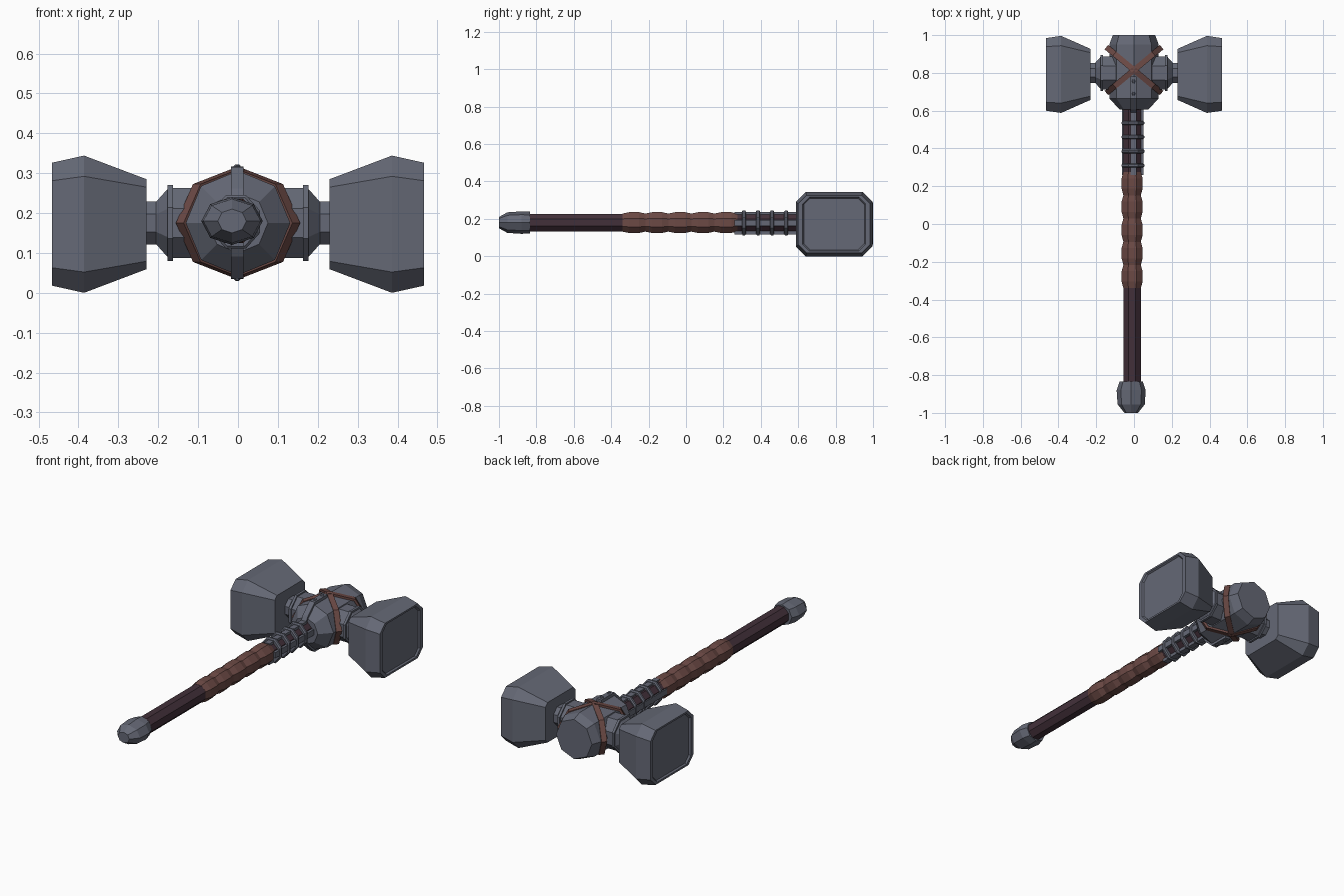
import bpy, bmesh, math
from mathutils import Vector

if "Cube" in bpy.data.objects:
    bpy.data.objects.remove(bpy.data.objects["Cube"])


def material(name, rgb):
    m = bpy.data.materials.new(name)
    m.diffuse_color = (*rgb, 1)
    m.use_nodes = True
    m.node_tree.nodes["Principled BSDF"].inputs["Base Color"].default_value = m.diffuse_color
    return m


STEEL = material("steel", (0.13, 0.14, 0.18))
LEATHER = material("leather", (0.15, 0.068, 0.06))
WOOD = material("dark_wood", (0.055, 0.03, 0.042))


def finish(name, bm, mat):
    bmesh.ops.recalc_face_normals(bm, faces=bm.faces)
    mesh = bpy.data.meshes.new(name)
    bm.to_mesh(mesh)
    bm.free()
    mesh.materials.append(mat)
    ob = bpy.data.objects.new(name, mesh)
    bpy.context.collection.objects.link(ob)
    return ob


def ellipse(a, b, n=8, phase=0.0):
    return [(a * math.cos(phase + math.tau * i / n), b * math.sin(phase + math.tau * i / n)) for i in range(n)]


def octo_rect(a, b, c):
    return [(a, b - c), (a - c, b), (c - a, b), (-a, b - c), (-a, c - b), (c - a, -b), (a - c, -b), (a, c - b)]


def loft(name, axis, centre, sections, mat):
    """Skin a list of (position along axis, outline) and cap both ends."""
    bm = bmesh.new()
    rings = []
    for t, outline in sections:
        if axis == "x":
            rings.append([bm.verts.new((t, centre[0] + u, centre[1] + v)) for u, v in outline])
        else:
            rings.append([bm.verts.new((centre[0] + u, t, centre[1] + v)) for u, v in outline])
    for r0, r1 in zip(rings, rings[1:]):
        n = len(r0)
        for i in range(n):
            bm.faces.new((r0[i], r0[(i + 1) % n], r1[(i + 1) % n], r1[i]))
    bm.faces.new(rings[0])
    bm.faces.new(rings[-1])
    return finish(name, bm, mat)


def strip(name, path, x, half, thick, mat):
    """Flat bar following a (y, z) path; thick is signed along z."""
    outline = path + [(y, z - thick) for y, z in reversed(path)]
    bm = bmesh.new()
    f = bm.faces.new([bm.verts.new((x - half, y, z)) for y, z in outline])
    ext = bmesh.ops.extrude_face_region(bm, geom=[f])["geom"]
    bmesh.ops.translate(bm, verts=[v for v in ext if isinstance(v, bmesh.types.BMVert)], vec=(2 * half, 0, 0))
    return finish(name, bm, mat)


def band(name, centre, d, radius, height, thick, width, mat, n=8):
    """Closed strap round an ellipse in the plane of d and z."""
    d = Vector(d).normalized()
    side = Vector((-d.y, d.x, 0)) * width / 2
    bm = bmesh.new()
    rings = []
    for (u, v), (p, q) in zip(ellipse(radius, height, n), ellipse(radius - thick, height - thick, n)):
        out = Vector(centre) + d * u + Vector((0, 0, v))
        inn = Vector(centre) + d * p + Vector((0, 0, q))
        rings.append([bm.verts.new(c) for c in (out + side, out - side, inn - side, inn + side)])
    for i in range(n):
        a, b = rings[i], rings[(i + 1) % n]
        for k in range(4):
            bm.faces.new((a[k], a[(k + 1) % 4], b[(k + 1) % 4], b[k]))
    return finish(name, bm, mat)


GRIP = (-0.01, 0.18)     # handle axis x, z
HUB = (0.0, 0.175)       # hub axis x, z
FLAT = math.pi / 8

# handle shaft
loft("handle_shaft", "y", GRIP, [(y, ellipse(0.05, 0.051, 8, FLAT)) for y in (-0.86, 0.64)], WOOD)

# pommel
loft("pommel", "y", (-0.015, 0.18), [(y, ellipse(a, b, 8)) for y, a, b in (
    (-1.0, 0.036, 0.03), (-0.955, 0.072, 0.055), (-0.88, 0.077, 0.06), (-0.835, 0.062, 0.058))], STEEL)

# leather grip made of five bulges
grip = []
for i in range(5):
    y = -0.34 + 0.123 * i
    grip += [(y, ellipse(0.05, 0.052, 8, FLAT)), (y + 0.035, ellipse(0.06, 0.06, 8, FLAT)),
             (y + 0.09, ellipse(0.06, 0.06, 8, FLAT))]
grip.append((0.275, ellipse(0.05, 0.052, 8, FLAT)))
loft("leather_grip", "y", GRIP, grip, LEATHER)

# rings on the upper shaft
for i in range(4):
    y = 0.31 + 0.075 * i
    loft(f"shaft_ring_{i + 1}", "y", (-0.005, 0.178), [
        (y - 0.011, ellipse(0.058, 0.066, 8, FLAT)), (y - 0.005, ellipse(0.065, 0.073, 8, FLAT)),
        (y + 0.005, ellipse(0.065, 0.073, 8, FLAT)), (y + 0.011, ellipse(0.058, 0.066, 8, FLAT))], STEEL)

# long bars along the shaft, top and bottom ones climbing onto the hub
for s, label in ((1, "top"), (-1, "bottom")):
    path = [(0.26, 0.06), (0.59, 0.06), (0.605, 0.085), (0.665, 0.14), (0.78, 0.141)]
    strip(f"{label}_bar", [(y, 0.176 + s * h) for y, h in path], -0.002, 0.016, s * 0.018, STEEL)
    for y in (0.69, 0.755):
        loft(f"{label}_rivet", "y", (-0.002, 0.176 + s * 0.141),
             [(y - 0.01, ellipse(0.004, 0.003, 6)), (y, ellipse(0.009, 0.006, 6)),
              (y + 0.01, ellipse(0.004, 0.003, 6))], STEEL)
for s, label in ((1, "right"), (-1, "left")):
    strip(f"{label}_bar", [(0.26, 0.195), (0.62, 0.195)], -0.007 + s * 0.05, 0.007, 0.032, STEEL)

# hub
loft("hub", "y", HUB, [(y, ellipse(r, r)) for y, r in (
    (0.605, 0.075), (0.665, 0.131), (0.95, 0.131), (1.0, 0.112))], STEEL)

# crossed straps round the hub
for s in (1, -1):
    band("cross_strap", (0, 0.815, 0.175), (0.77, s * 0.64, 0), 0.19, 0.138, 0.013, 0.03, LEATHER)

# arms and hammer heads, left and right
for s, label in ((1, "right"), (-1, "left")):
    arm = [(0.0, 0.095), (0.163, 0.095), (0.163, 0.103), (0.177, 0.103), (0.177, 0.092),
           (0.205, 0.058), (0.24, 0.058)]
    loft(f"{label}_arm", "x", (0.80, 0.175), [(s * x, ellipse(r, r, 8, FLAT)) for x, r in arm], STEEL)
    head = [(0.23, 0.135, 0.113, 0.02), (0.386, 0.204, 0.172, 0.052), (0.467, 0.192, 0.154, 0.045),
            (0.467, 0.168, 0.144, 0.036), (0.458, 0.162, 0.138, 0.034)]
    loft(f"{label}_hammer_head", "x", (0.792, 0.172),
         [(s * x, octo_rect(a, b, c)) for x, a, b, c in head], STEEL)
